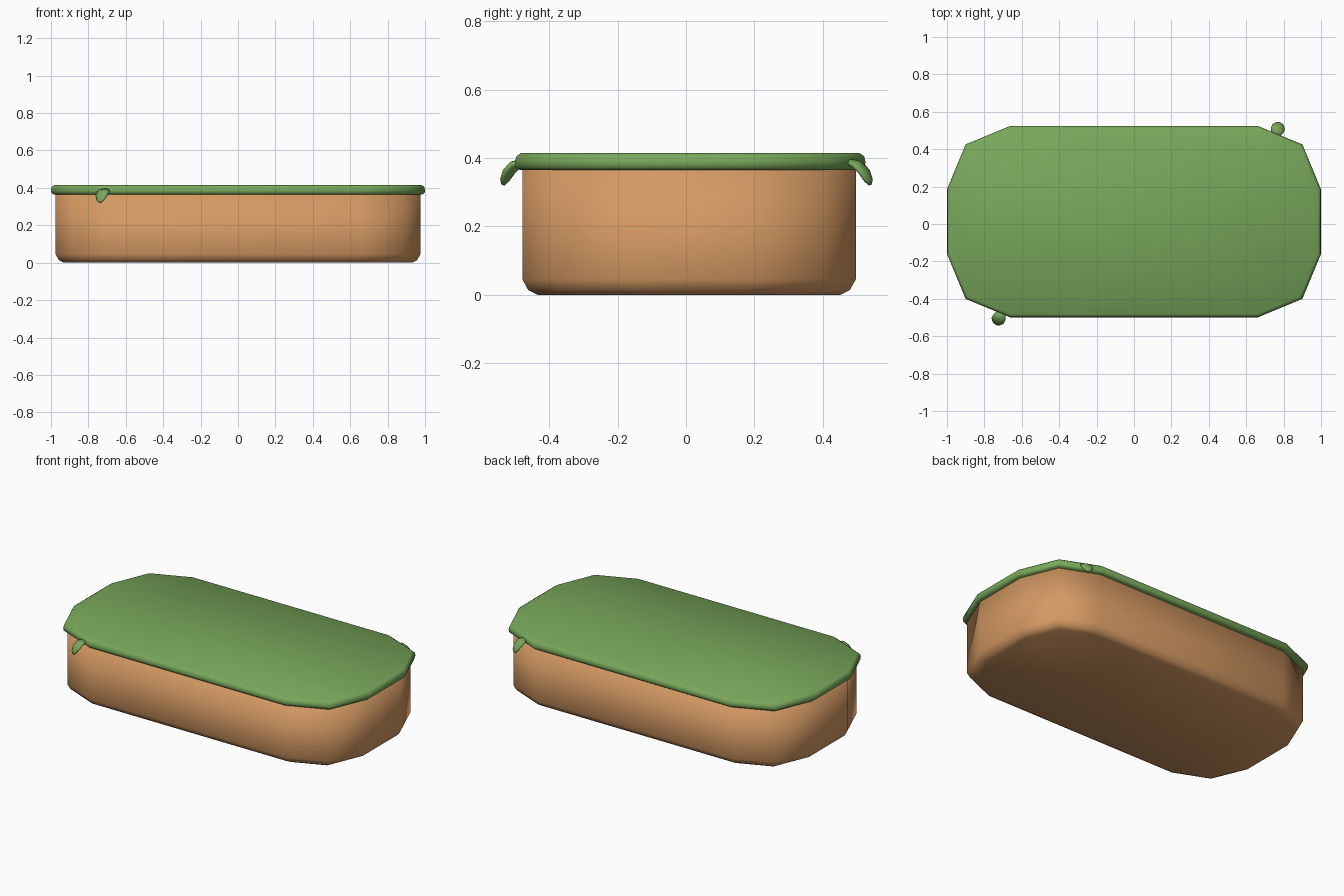
import bpy, math
from mathutils import Vector

if "Cube" in bpy.data.objects:
    bpy.data.objects.remove(bpy.data.objects["Cube"])


def material(name, rgb):
    m = bpy.data.materials.new(name)
    m.diffuse_color = (*rgb, 1)
    m.use_nodes = True
    m.node_tree.nodes["Principled BSDF"].inputs["Base Color"].default_value = m.diffuse_color
    return m


green = material("leaf green", (0.19, 0.39, 0.105))
tan = material("warm tan", (0.66, 0.32, 0.125))


def loft(name, rings, mat):
    """Skin a list of equal rings and cap both ends."""
    n = len(rings[0])
    verts = [v for r in rings for v in r]
    faces = [tuple(reversed(range(n)))]
    for k in range(len(rings) - 1):
        for i in range(n):
            j = (i + 1) % n
            faces.append((k * n + i, k * n + j, (k + 1) * n + j, (k + 1) * n + i))
    faces.append(tuple(range((len(rings) - 1) * n, len(rings) * n)))
    me = bpy.data.meshes.new(name)
    me.from_pydata(verts, [], faces)
    me.materials.append(mat)
    for p in me.polygons:
        p.use_smooth = True
    ob = bpy.data.objects.new(name, me)
    bpy.context.collection.objects.link(ob)
    return ob


def outline(radius, z, cy):
    """Rectangle with corners rounded in two steps."""
    pts = []
    for q, (sx, sy) in enumerate([(1, 1), (-1, 1), (-1, -1), (1, -1)]):
        for s in range(3):
            a = math.pi / 2 * (q + s / 2)
            pts.append((sx * 0.66 + radius * math.cos(a),
                        cy + sy * 0.1725 + radius * math.sin(a), z))
    return pts


# Tub with a softened bottom edge
loft("tub", [outline(r, z, 0.009) for r, z in
             [(0.27, 0), (0.298, 0.014), (0.315, 0.045), (0.315, 0.375)]], tan)

# Overhanging lid with rounded rim
loft("lid", [outline(r, z, 0.0125) for r, z in
             [(0.326, 0.365), (0.338, 0.373), (0.34, 0.388),
              (0.336, 0.405), (0.322, 0.415)]], green)


# Small curved pull tabs
def tab(name, base, direction):
    d = Vector((*direction, 0)).normalized()
    side = Vector((-d.y, d.x, 0))
    up = Vector((0, 0, 1))
    rings = []
    for out, z, width, thick, tilt in [(0, 0.388, 0.024, 0.010, 15),
                                       (0.026, 0.381, 0.036, 0.013, 35),
                                       (0.048, 0.360, 0.036, 0.012, 52),
                                       (0.062, 0.335, 0.024, 0.010, 62),
                                       (0.067, 0.322, 0.008, 0.005, 65)]:
        t = math.radians(tilt)
        normal = up * math.cos(t) + d * math.sin(t)
        c = Vector((*base, z)) + d * out
        rings.append([c + side * width * math.cos(a) + normal * thick * math.sin(a)
                      for a in [math.tau * i / 8 for i in range(8)]])
    loft(name, rings, green)


tab("front_tab", (-0.708, -0.475), (-0.45, -0.89))
tab("back_tab", (0.755, 0.477), (0.4, 0.92))
